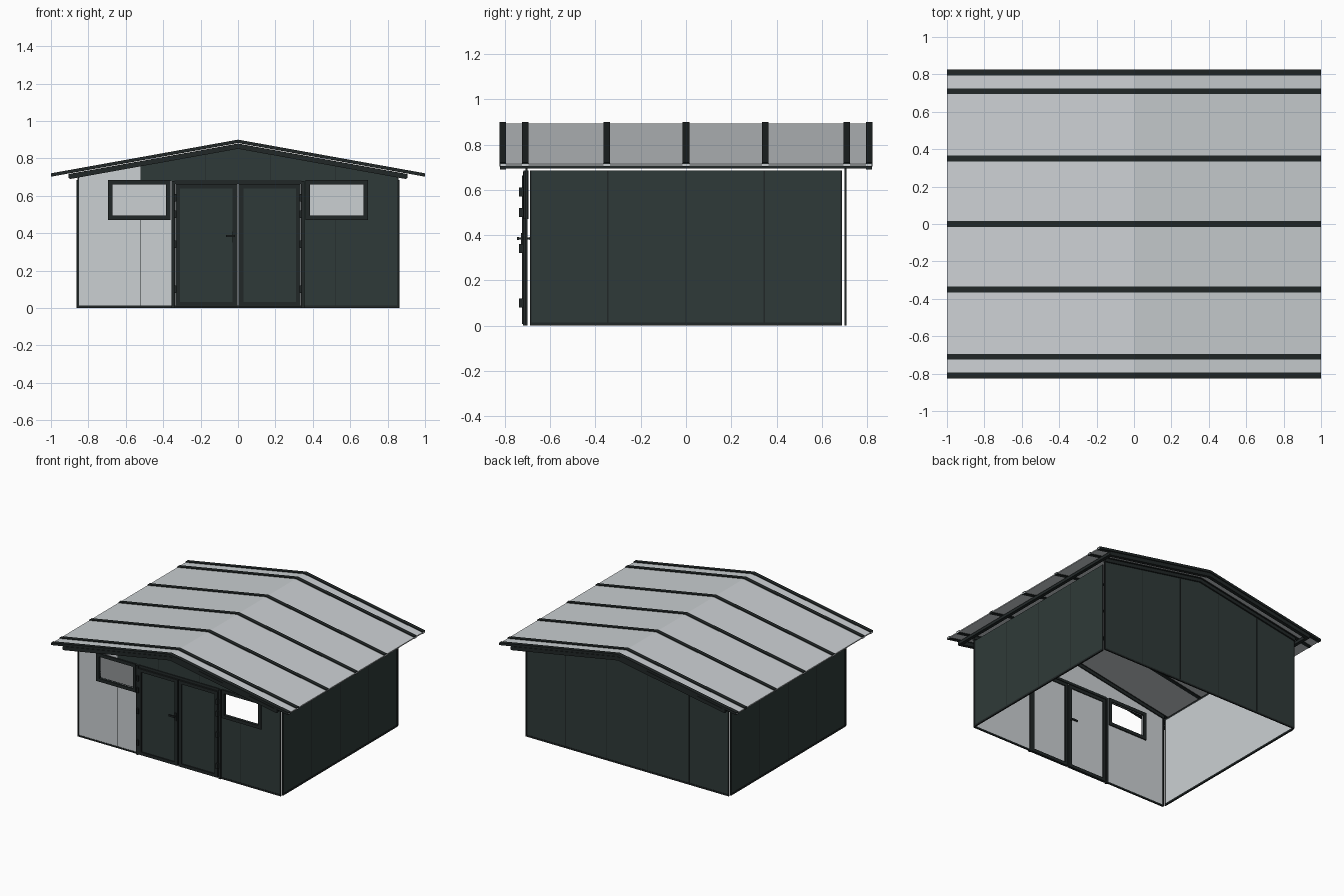
import bpy, bmesh

cube = bpy.data.objects.get("Cube")
if cube:
    bpy.data.objects.remove(cube, do_unlink=True)


def material(name, rgb):
    m = bpy.data.materials.new(name)
    m.use_nodes = True
    m.diffuse_color = (*rgb, 1)
    m.node_tree.nodes["Principled BSDF"].inputs["Base Color"].default_value = (*rgb, 1)
    return m


DARK = material("anthracite panel", (0.028, 0.042, 0.040))
TRIM = material("dark trim", (0.015, 0.020, 0.020))
LIGHT = material("light grey sheet", (0.60, 0.63, 0.65))

SLOPE = 0.18
THIN = 0.004


def prism(name, profile, y0, y1, mat, inner=None, outward=None):
    """Extrude an xz profile along y; faces turned against 'outward' get the inner colour."""
    bm = bmesh.new()
    face = bm.faces.new([bm.verts.new((x, y0, z)) for x, z in profile])
    ext = bmesh.ops.extrude_face_region(bm, geom=[face])
    moved = [v for v in ext["geom"] if isinstance(v, bmesh.types.BMVert)]
    bmesh.ops.translate(bm, verts=moved, vec=(0, y1 - y0, 0))
    bmesh.ops.recalc_face_normals(bm, faces=bm.faces)
    if inner:
        for f in bm.faces:
            axis, sign = outward
            if f.normal[axis] * sign < -0.9:
                f.material_index = 1
    mesh = bpy.data.meshes.new(name)
    bm.to_mesh(mesh)
    bm.free()
    mesh.materials.append(mat)
    if inner:
        mesh.materials.append(inner)
    ob = bpy.data.objects.new(name, mesh)
    bpy.context.collection.objects.link(ob)
    return ob


def box(name, x, y, z, mat, inner=None, outward=None):
    profile = [(x[0], z[0]), (x[1], z[0]), (x[1], z[1]), (x[0], z[1])]
    return prism(name, profile, y[0], y[1], mat, inner, outward)


def chevron(name, half, top, thick, y0, y1, mat):
    """A bent strip that follows both roof slopes."""
    upper = [(x, top - SLOPE * abs(x)) for x in (-half, 0, half)]
    lower = [(x, z - thick) for x, z in reversed(upper)]
    return prism(name, upper + lower, y0, y1, mat)


def wall_top(x):
    return 0.866 - SLOPE * abs(x)


def gable_piece(name, x0, x1, z0, z1, y, mat):
    """Piece of an end wall; without z1 it reaches up to the slope."""
    if z1 is None:
        top = [(x1, wall_top(x1))]
        if x0 < 0 < x1:
            top.append((0, wall_top(0)))
        top.append((x0, wall_top(x0)))
    else:
        top = [(x1, z1), (x0, z1)]
    sign = 1 if y > 0 else -1
    prism(name, [(x0, z0), (x1, z0)] + top, y, y + sign * THIN, mat, LIGHT, (1, sign))


# Roof sheet and its cross ribs
chevron("roof_sheet", 1.0, 0.894, 0.008, -0.82, 0.82, LIGHT)
for y in (-0.81, -0.71, -0.35, 0, 0.35, 0.71, 0.81):
    chevron("roof_rib", 1.0, 0.90, 0.018, y - 0.015, y + 0.015, TRIM)

# Gable boards and eave beams under the overhang
for s in (-1, 1):
    ya, yb = sorted((s * 0.795, s * 0.822))
    chevron("gable_board", 0.9, 0.879, 0.028, ya, yb, TRIM)
    ya, yb = sorted((s * 0.695, s * 0.718))
    chevron("wall_head_rail", 0.86, 0.879, 0.025, ya, yb, TRIM)
    xa, xb = sorted((s * 0.88, s * 0.905))
    box("eave_beam", (xa, xb), (-0.822, 0.822), (0.694, 0.716), TRIM)

# Back wall panels with seams
edges = (-0.855, -0.52, -0.173, 0.173, 0.52, 0.855)
for x0, x1 in zip(edges, edges[1:]):
    gable_piece("back_panel", x0, x1, 0.005, None, 0.703, DARK)
for x in edges[1:-1]:
    box("back_seam", (x - 0.003, x + 0.003), (0.706, 0.709), (0.005, wall_top(x)), TRIM)

# Side wall panels with seams and edge trims
for s in (-1, 1):
    xa, xb = sorted((s * 0.858, s * 0.862))
    ta, tb = sorted((s * 0.853, s * 0.864))
    for i in range(4):
        y0 = -0.69 + 0.345 * i
        box("side_panel", (xa, xb), (y0, y0 + 0.345), (0.005, 0.685), DARK, LIGHT, (0, s))
        if i:
            box("side_seam", sorted((s * 0.861, s * 0.864)), (y0 - 0.003, y0 + 0.003),
                (0.005, 0.685), TRIM)
    box("side_base_rail", (ta, tb), (-0.69, 0.69), (0, 0.014), TRIM)
    for y in (-0.69, 0.682):
        box("side_edge_trim", (ta, tb), (y, y + 0.008), (0, 0.685), TRIM)

# Front wall: pieces around the window and door openings
FRONT = -0.703
WIN = (0.495, 0.66)
for s in (-1, 1):
    mat = LIGHT if s < 0 else DARK
    pieces = [
        (0.67, 0.855, 0.005, None, mat),
        (0.52, 0.67, 0.005, WIN[0], mat),
        (0.52, 0.67, WIN[1], None, mat),
        (0.38, 0.52, 0.005, WIN[0], mat),
        (0.38, 0.52, WIN[1], 0.68, mat),
        (0.34, 0.38, 0.005, 0.68, mat),
        (0.173, 0.52, 0.68, None, DARK),
    ]
    for a, b, z0, z1, m in pieces:
        x0, x1 = sorted((s * a, s * b))
        gable_piece("front_panel", x0, x1, z0, z1, FRONT, m)
    for x, z0, z1 in ((0.52, 0.005, WIN[0]), (0.52, 0.68, wall_top(0.52)),
                      (0.173, 0.68, wall_top(0.173))):
        box("front_seam", (s * x - 0.002, s * x + 0.002), (-0.709, -0.706), (z0, z1), TRIM)

    # Window frame
    for a, b in ((0.362, 0.385), (0.67, 0.695)):
        box("window_jamb", sorted((s * a, s * b)), (-0.718, -0.695), (0.47, 0.685), TRIM)
    for z0, z1 in ((0.47, 0.495), (0.66, 0.685)):
        box("window_rail", sorted((s * 0.362, s * 0.695)), (-0.718, -0.695), (z0, z1), TRIM)

    # Door leaf, its frame and hinges
    box("door_leaf", sorted((s * 0.02, s * 0.33)), (-0.717, -0.712), (0.01, 0.66),
        DARK, LIGHT, (1, -1))
    for a, b in ((0.004, 0.03), (0.31, 0.335)):
        box("door_stile", sorted((s * a, s * b)), (-0.725, -0.705), (0.008, 0.664), TRIM)
    for z0, z1 in ((0.008, 0.032), (0.64, 0.664)):
        box("door_rail", sorted((s * 0.03, s * 0.31)), (-0.725, -0.705), (z0, z1), TRIM)
    box("door_post", sorted((s * 0.338, s * 0.355)), (-0.72, -0.70), (0, 0.68), TRIM)
    for z in (0.08, 0.32, 0.48, 0.57):
        box("door_hinge", sorted((s * 0.328, s * 0.342)), (-0.737, -0.72), (z, z + 0.04), TRIM)
gable_piece("front_panel", -0.173, 0.173, 0.68, None, FRONT, DARK)
box("door_head", (-0.34, 0.34), (-0.712, -0.70), (0.664, 0.684), TRIM)

# Door handle on both faces
box("handle_plate", (-0.03, -0.012), (-0.73, -0.724), (0.35, 0.41), TRIM)
box("handle_spindle", (-0.026, -0.016), (-0.745, -0.69), (0.38, 0.39), TRIM)
for y in (-0.747, -0.692):
    box("handle_lever", (-0.065, -0.016), (y, y + 0.008), (0.379, 0.391), TRIM)

# Base rails and corner strips of the end walls
for s in (-1, 1):
    ys = sorted((s * 0.700, s * 0.710))
    for x0, x1 in ((-0.855, -0.34), (0.34, 0.855)) if s < 0 else ((-0.855, 0.855),):
        box("end_base_rail", (x0, x1), ys, (0, 0.012), TRIM)
    for x in (-0.857, 0.849):
        box("end_corner_strip", (x, x + 0.008), ys, (0, 0.705), TRIM)
